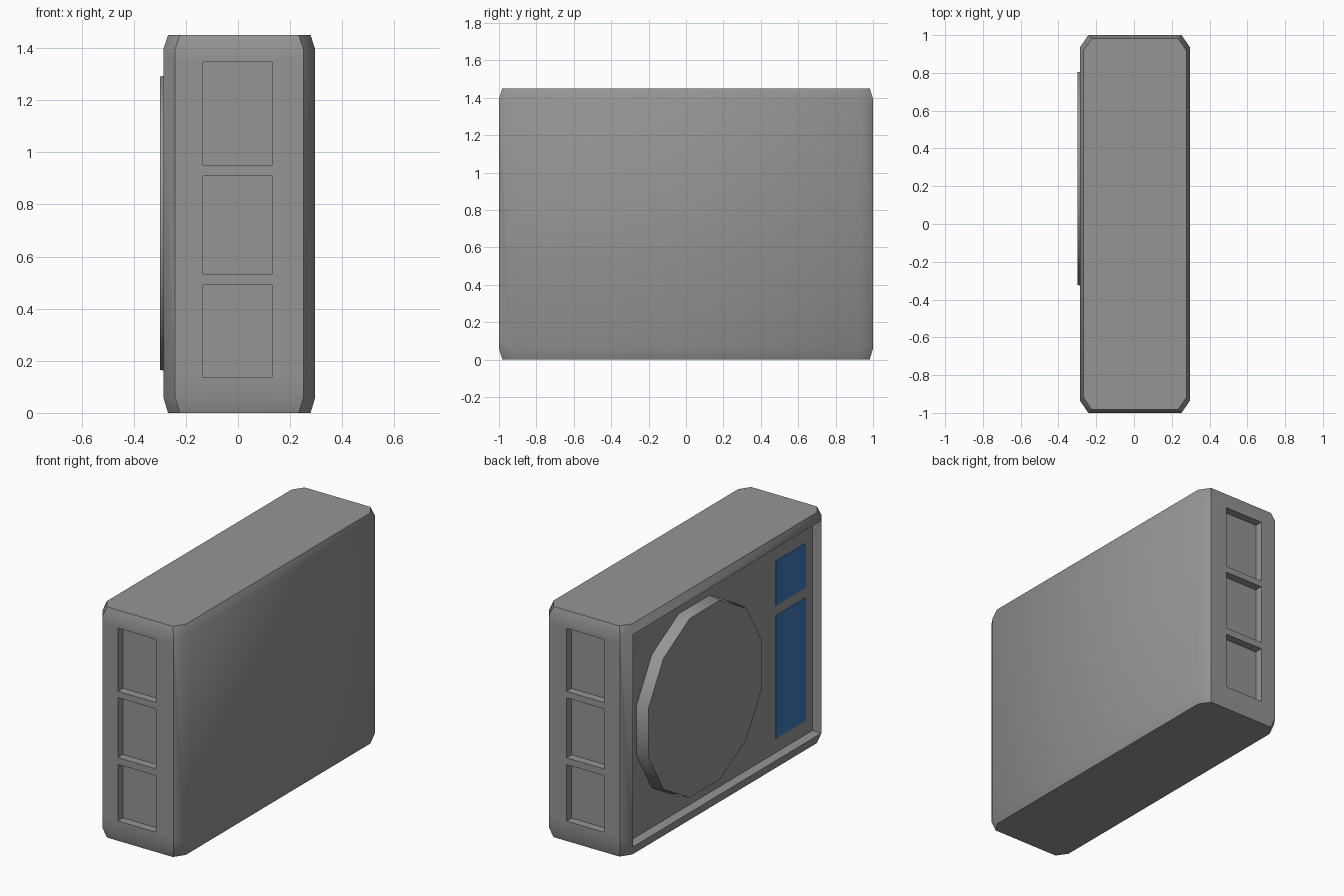
import bpy
import bmesh
import math
from mathutils import Matrix, Vector

cube = bpy.data.objects.get("Cube")
if cube:
    bpy.data.objects.remove(cube, do_unlink=True)


def material(name, rgb):
    m = bpy.data.materials.new(name)
    m.use_nodes = True
    m.diffuse_color = (*rgb, 1)
    m.node_tree.nodes["Principled BSDF"].inputs["Base Color"].default_value = (*rgb, 1)
    return m


GREY = material("casing_grey", (0.3, 0.3, 0.3))
BLUE = material("panel_blue", (0.047, 0.19, 0.48))


def finish(name, bm, mat, smooth=True):
    bmesh.ops.recalc_face_normals(bm, faces=bm.faces)
    mesh = bpy.data.meshes.new(name)
    bm.to_mesh(mesh)
    bm.free()
    obj = bpy.data.objects.new(name, mesh)
    bpy.context.collection.objects.link(obj)
    mesh.materials.append(mat)
    if smooth:
        bpy.ops.object.select_all(action="DESELECT")
        obj.select_set(True)
        bpy.context.view_layer.objects.active = obj
        bpy.ops.object.shade_smooth_by_angle(angle=math.radians(40))
    return obj


def corner_ring(bm, z, inset):
    """Rectangle with cut corners, as one horizontal section of the casing."""
    cx, hx, hy = 0.005, 0.2915 - inset, 1 - inset
    bx, by = 0.045, 0.065
    quarter = [(hx, hy - by), (hx - bx, hy)]
    pts = quarter + [(-x, y) for x, y in reversed(quarter)]
    pts += [(-x, -y) for x, y in pts]
    return [bm.verts.new((cx + x, y, z)) for x, y in pts]


# Casing: stacked sections with a narrow slope at top and bottom
HEIGHT = 1.45
bm = bmesh.new()
rings = [corner_ring(bm, z, i) for z, i in
         ((0, 0.018), (0.06, 0), (HEIGHT - 0.055, 0), (HEIGHT, 0.018))]
for low, high in zip(rings, rings[1:]):
    for i in range(len(low)):
        j = (i + 1) % len(low)
        bm.faces.new((low[i], low[j], high[j], high[i]))
bm.faces.new(list(reversed(rings[0])))
bm.faces.new(rings[-1])
bmesh.ops.recalc_face_normals(bm, faces=bm.faces)

# Open right side: the whole flat face is sunk
side = [f for f in bm.faces if f.normal.x < -0.99]
bmesh.ops.inset_individual(bm, faces=side, thickness=0, depth=-0.062)

# Three sunken bays on the front and on the back
BAY_X = (-0.135, 0.13)
BAYS_Z = ((0.135, 0.49), (0.533, 0.91), (0.95, 1.347))
cuts = [(Vector((x, 0, 0)), Vector((1, 0, 0))) for x in BAY_X]
cuts += [(Vector((0, 0, z)), Vector((0, 0, 1))) for pair in BAYS_Z for z in pair]


def end_faces():
    return [f for f in bm.faces
            if abs(f.normal.y) > 0.99 and abs(f.calc_center_median().y) > 0.99]


for point, normal in cuts:
    faces = end_faces()
    geom = set(faces)
    for f in faces:
        geom.update(f.edges, f.verts)
    bmesh.ops.bisect_plane(bm, geom=list(geom), plane_co=point, plane_no=normal)
    bm.normal_update()


def in_bay(face):
    c = face.calc_center_median()
    return (BAY_X[0] < c.x < BAY_X[1]
            and any(low < c.z < high for low, high in BAYS_Z))


bays = [f for f in end_faces() if in_bay(f)]
bmesh.ops.inset_individual(bm, faces=bays, thickness=0, depth=-0.05)
finish("casing", bm, GREY)

# Twelve-sided drum standing out of the open side
FLOOR_X = -0.2245
bm = bmesh.new()
turn = (Matrix.Translation((-0.257, 0.24, 0.728))
        @ Matrix.Rotation(-math.pi / 2, 4, "Y")
        @ Matrix.Rotation(math.pi / 12, 4, "Z"))
bmesh.ops.create_cone(bm, cap_ends=True, segments=12, radius1=0.595,
                      radius2=0.583, depth=0.086, matrix=turn)
finish("drum", bm, GREY)

# Thin blue plates beside the drum
for name, low, high in (("upper_panel", 0.985, 1.265), ("lower_panel", 0.15, 0.922)):
    bm = bmesh.new()
    bmesh.ops.create_cube(bm, size=1)
    bmesh.ops.scale(bm, vec=(0.004, 0.298, high - low), verts=bm.verts)
    bmesh.ops.translate(bm, vec=(FLOOR_X - 0.001, -0.717, (low + high) / 2), verts=bm.verts)
    finish(name, bm, BLUE, smooth=False)
